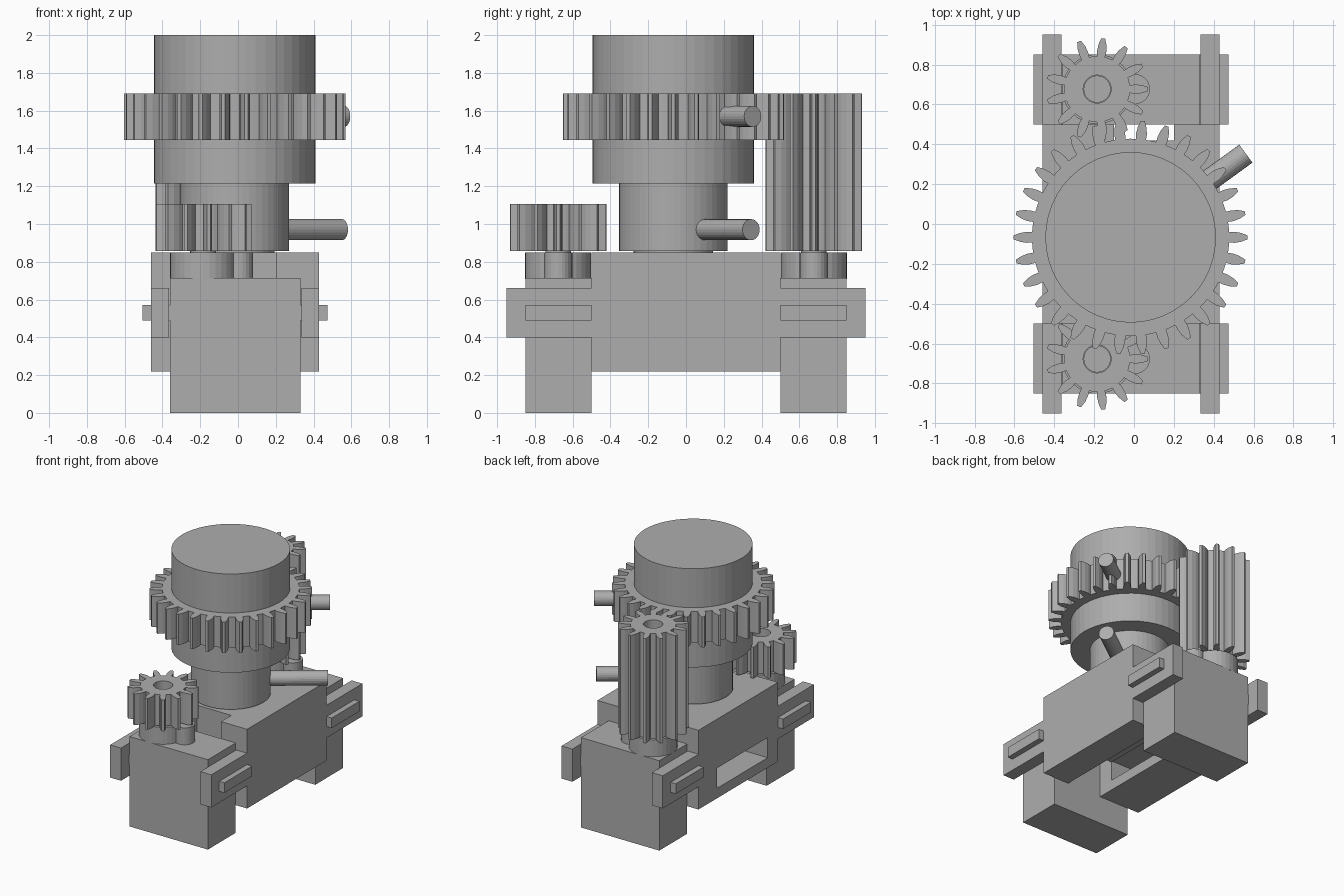
import bpy, bmesh, math
from mathutils import Matrix, Vector

if "Cube" in bpy.data.objects:
    bpy.data.objects.remove(bpy.data.objects["Cube"])

grey = bpy.data.materials.new("plain_grey")
grey.diffuse_color = (0.42, 0.42, 0.42, 1)
grey.use_nodes = True
grey.node_tree.nodes["Principled BSDF"].inputs["Base Color"].default_value = grey.diffuse_color
CX, CY = -0.017, -0.067          # tower axis
PX, PY = -0.185, 0.677           # pinion axis (mirrored in y)


def finish(name, bm):
    bmesh.ops.recalc_face_normals(bm, faces=bm.faces)
    me = bpy.data.meshes.new(name)
    bm.to_mesh(me)
    bm.free()
    me.materials.append(grey)
    ob = bpy.data.objects.new(name, me)
    bpy.context.collection.objects.link(ob)
    return ob


def box(name, x0, x1, y0, y1, z0, z1):
    bm = bmesh.new()
    m = Matrix.Translation(((x0 + x1) / 2, (y0 + y1) / 2, (z0 + z1) / 2))
    m = m @ Matrix.Diagonal((x1 - x0, abs(y1 - y0), z1 - z0, 1))
    bmesh.ops.create_cube(bm, size=1, matrix=m)
    return finish(name, bm)


def cyl(name, a, b, r, n=48):
    a, b = Vector(a), Vector(b)
    m = Matrix.Translation((a + b) / 2) @ (b - a).to_track_quat('Z', 'Y').to_matrix().to_4x4()
    bm = bmesh.new()
    bmesh.ops.create_cone(bm, cap_ends=True, segments=n, radius1=r, radius2=r,
                          depth=(b - a).length, matrix=m)
    return finish(name, bm)


def gear(name, x, y, z0, z1, teeth, r_root, r_out, r_bore):
    # each tooth: (fraction of pitch, radius), tapering from root to a narrow tip
    d = r_out - r_root
    tooth = [(-0.5, r_root), (-0.25, r_root), (-0.25, r_root + 0.3 * d), (-0.19, r_root + 0.65 * d),
             (-0.08, r_out), (0.08, r_out), (0.19, r_root + 0.65 * d),
             (0.25, r_root + 0.3 * d), (0.25, r_root)]
    pts = [(2 * math.pi * (i + f) / teeth, r) for i in range(teeth) for f, r in tooth]
    bm = bmesh.new()
    rings = []
    for z in (z0, z1):
        for bore in (False, True):
            rings.append([bm.verts.new((x + (r_bore if bore else r) * math.cos(a),
                                        y + (r_bore if bore else r) * math.sin(a), z))
                          for a, r in pts])
    lo, li, ho, hi = rings
    n = len(pts)
    for i in range(n):
        j = (i + 1) % n
        for p, q in ((lo, ho), (ho, hi), (hi, li), (li, lo)):
            bm.faces.new((p[i], p[j], q[j], q[i]))
    return finish(name, bm)


# central housing: two rails joined by a bridge, slot open underneath
box("right_rail", 0.20, 0.43, -0.5, 0.5, 0.22, 0.85)
box("bridge", -0.10, 0.20, -0.37, 0.42, 0.45, 0.85)
# left rail with a through window
LX = (-0.46, -0.10)
box("left_rail_top", *LX, -0.5, 0.5, 0.46, 0.85)
box("left_rail_bottom", *LX, -0.5, 0.5, 0.22, 0.30)
box("left_rail_front", *LX, -0.5, -0.37, 0.30, 0.46)
box("left_rail_back", *LX, 0.27, 0.5, 0.30, 0.46)

# front and back motors with mounting brackets
for side, s in (("front", -1), ("back", 1)):
    ya, yb, ye = sorted((s * 0.5, s * 0.85)), s * 0.5, s * 0.95
    box(side + "_motor", -0.36, 0.33, *ya, 0, 0.715)
    box(side + "_motor_tab", -0.505, 0.475, *ya, 0.49, 0.57)
    for lr, x0, x1 in (("left", -0.46, -0.365), ("right", 0.335, 0.43)):
        y0, y1 = sorted((yb, ye))
        box(f"{side}_{lr}_bracket", x0, x1, y0, y1, 0.40, 0.66)
    y = s * PY
    cyl(side + "_motor_hub", (PX, y, 0.71), (PX, y, 0.85), 0.175, 32)
    cyl(side + "_small_hub", (0.005, y, 0.71), (0.005, y, 0.85), 0.075, 24)
    cyl(side + "_shaft", (PX, y, 0.84), (PX, y, 0.90), 0.068, 24)
    gear(side + "_pinion", PX, y, 0.857, 1.105 if s < 0 else 1.69, 13, 0.165, 0.256, 0.07)

# rotating tower
for name, z0, z1, r in (("tower_neck", 0.80, 0.86, 0.21), ("lower_drum", 0.857, 1.22, 0.288),
                        ("upper_drum", 1.215, 2.0, 0.428)):
    cyl(name, (CX, CY, z0), (CX, CY, z1), r)
gear("ring_gear", CX, CY, 1.445, 1.69, 30, 0.495, 0.587, 0.42)

# pointing rods
ca, sa = math.cos(math.radians(36)), math.sin(math.radians(36))
for name, z, r0, r1 in (("lower_rod", 0.97, 0.2, 0.70), ("upper_rod", 1.57, 0.35, 0.715)):
    cyl(name, (CX + r0 * ca, CY + r0 * sa, z), (CX + r1 * ca, CY + r1 * sa, z), 0.056, 24)
